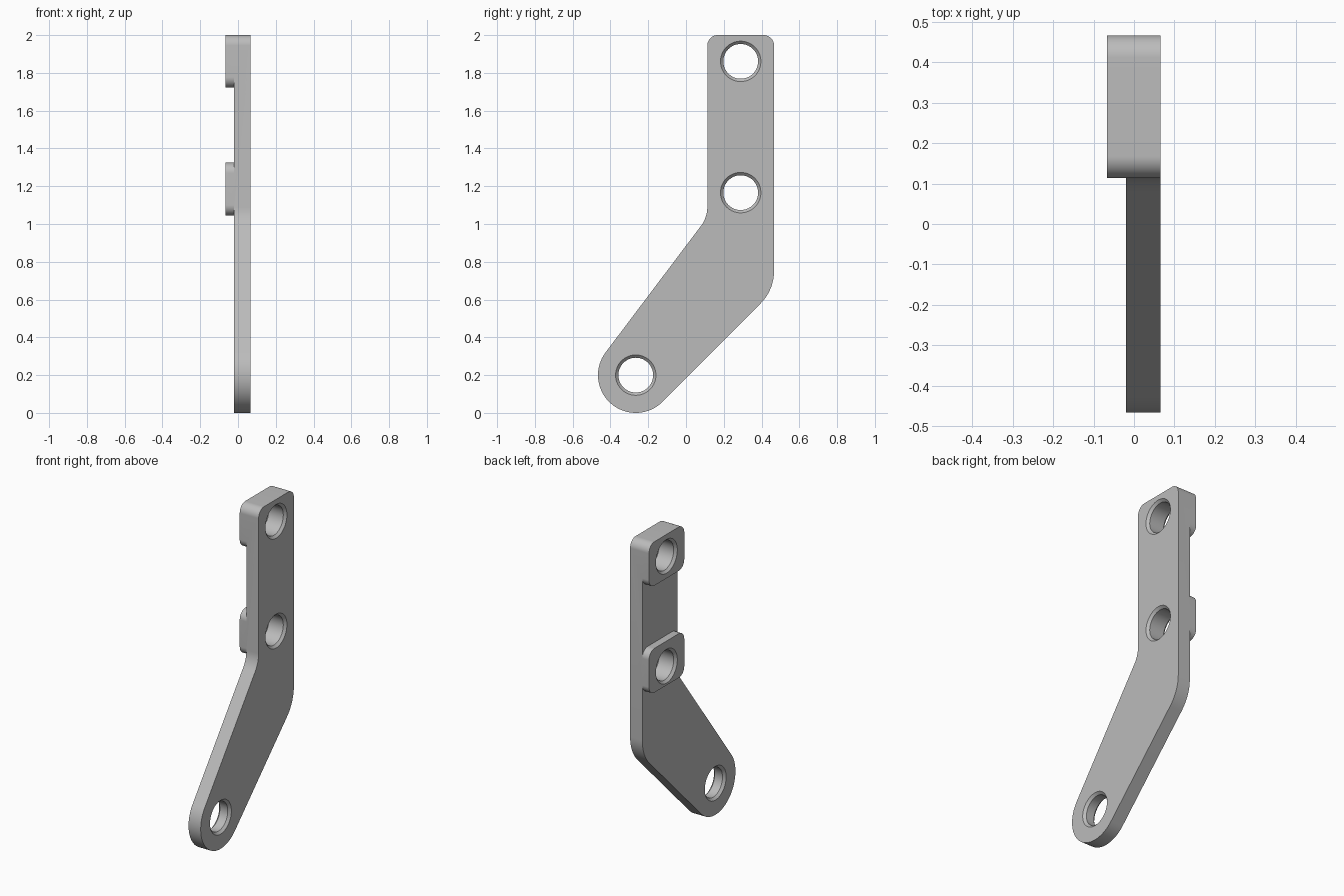
import bpy, bmesh
from math import sin, cos, radians, pi

cube = bpy.data.objects.get("Cube")
if cube:
    bpy.data.objects.remove(cube, do_unlink=True)

grey = bpy.data.materials.new("plain grey")
grey.use_nodes = True
grey.diffuse_color = (0.5, 0.5, 0.5, 1)
grey.node_tree.nodes["Principled BSDF"].inputs["Base Color"].default_value = (0.5, 0.5, 0.5, 1)

BACK, STEP, FRONT = -0.067, -0.02, 0.065   # pad face, plate face, outer face
LEFT, RIGHT, TOP, CORNER = 0.113, 0.466, 2.0, 0.055
HOLE, RIM, BEVEL = 0.092, 0.107, 0.015
MID = (LEFT + RIGHT) / 2


def arc(cy, cz, r, start, end):
    n = max(6, round(abs(end - start) / 5))
    angles = [radians(start + (end - start) * i / n) for i in range(n + 1)]
    return [(cy + r * cos(a), cz + r * sin(a)) for a in angles]


def loft(name, rings):
    """Closed solid skinned through equal-length rings of points."""
    bm = bmesh.new()
    loops = [[bm.verts.new(p) for p in ring] for ring in rings]
    n = len(loops[0])
    for a, b in zip(loops, loops[1:]):
        for i in range(n):
            j = (i + 1) % n
            bm.faces.new((a[i], a[j], b[j], b[i]))
    bm.faces.new(loops[0])
    bm.faces.new(loops[-1])
    bmesh.ops.recalc_face_normals(bm, faces=bm.faces)
    mesh = bpy.data.meshes.new(name)
    bm.to_mesh(mesh)
    bm.free()
    mesh.materials.append(grey)
    obj = bpy.data.objects.new(name, mesh)
    bpy.context.collection.objects.link(obj)
    return obj


def extrude(name, outline, x0, x1):
    return loft(name, [[(x, y, z) for y, z in outline] for x in (x0, x1)])


def combine(target, other, operation):
    mod = target.modifiers.new(operation, "BOOLEAN")
    mod.operation, mod.solver, mod.object = operation, "EXACT", other
    bpy.context.view_layer.objects.active = target
    bpy.ops.object.modifier_apply(modifier=mod.name)
    bpy.data.objects.remove(other, do_unlink=True)


def pad(z0, z1):
    r = CORNER
    outline = (arc(RIGHT - r, z1 - r, r, 0, 90) + arc(LEFT + r, z1 - r, r, 90, 180)
               + arc(LEFT + r, z0 + r, r, 180, 270) + arc(RIGHT - r, z0 + r, r, 270, 360))
    return extrude("mounting_pad", outline, BACK, STEP)


def hole_cutter(y, z, x0, x1):
    # Straight bore with a bevelled rim at both ends
    flare = RIM + (RIM - HOLE)
    profile = [(x0 - BEVEL, flare), (x0 + BEVEL, HOLE), (x1 - BEVEL, HOLE), (x1 + BEVEL, flare)]
    turns = [2 * pi * i / 64 for i in range(64)]
    return loft("hole_cutter", [[(x, y + r * cos(a), z + r * sin(a)) for a in turns]
                                for x, r in profile])


# Bent arm plate with a rounded lower end
arm = (arc(RIGHT - CORNER, TOP - CORNER, CORNER, 0, 90)
       + arc(LEFT + CORNER, TOP - CORNER, CORNER, 90, 180)
       + arc(LEFT - 0.165, 1.09, 0.165, 0, -37)
       + arc(-0.266, 0.2, 0.2, 143, 315)
       + arc(RIGHT - 0.24, 0.75, 0.24, -45, 0))
bracket = extrude("bracket_arm", arm, STEP, FRONT)

# Raised pads around the two upper holes
for z0, z1 in ((1.722, TOP), (1.045, 1.325)):
    combine(bracket, pad(z0, z1), "UNION")

# Bolt holes
for y, z, x0 in ((MID, 1.861, BACK), (MID, 1.166, BACK), (-0.266, 0.2, STEP)):
    combine(bracket, hole_cutter(y, z, x0, FRONT), "DIFFERENCE")

bpy.ops.object.select_all(action="DESELECT")
bracket.select_set(True)
bpy.context.view_layer.objects.active = bracket
bpy.ops.object.shade_smooth_by_angle(angle=radians(25))
